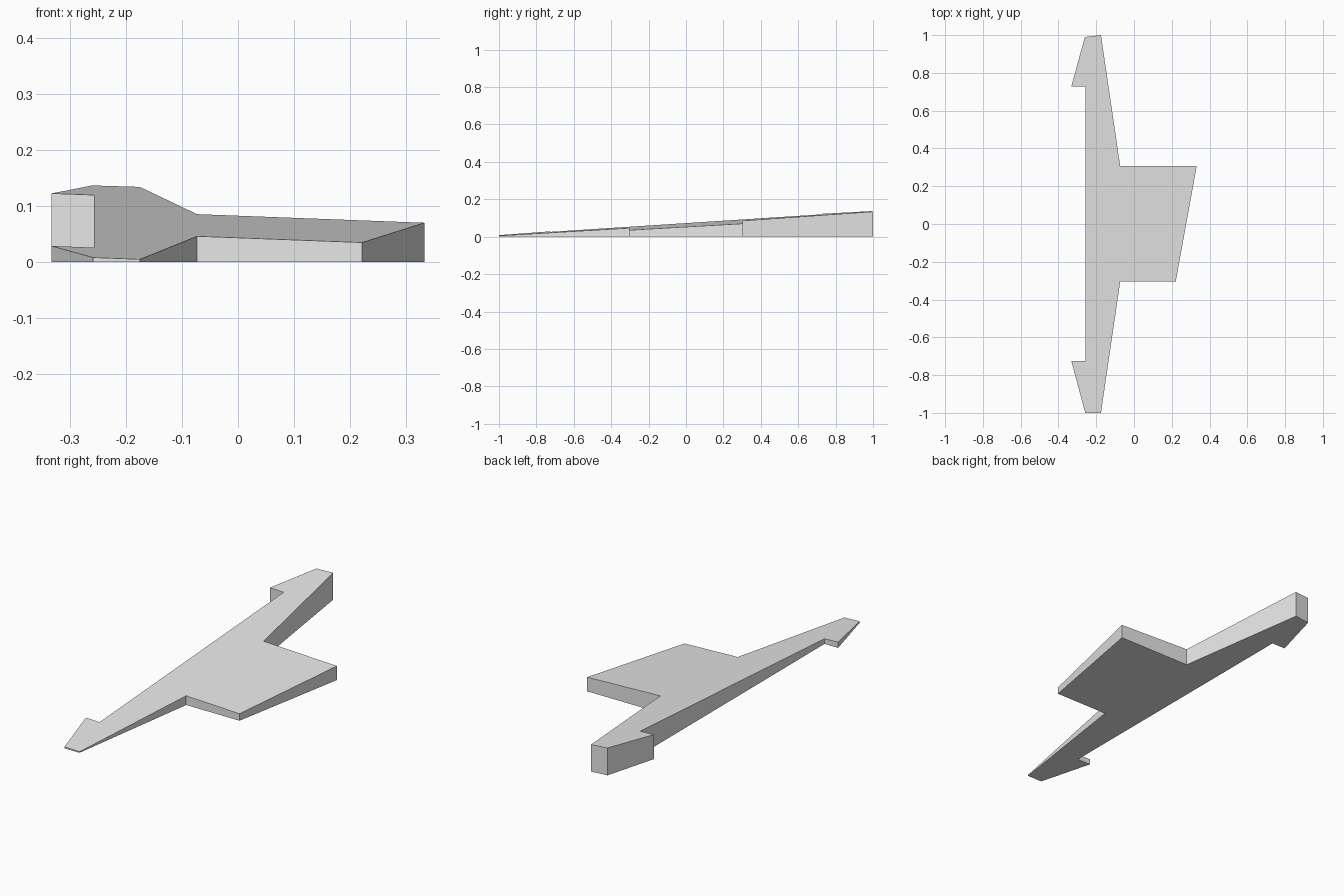
import bpy
import bmesh

if "Cube" in bpy.data.objects:
    bpy.data.objects.remove(bpy.data.objects["Cube"])

# Plain grey for the whole plate
grey = bpy.data.materials.new("light_grey")
grey.diffuse_color = (0.8, 0.8, 0.8, 1.0)
grey.use_nodes = True
grey.node_tree.nodes["Principled BSDF"].inputs["Base Color"].default_value = grey.diffuse_color

# Plan outline, counter-clockwise from the thin tip
outline = [
    (-0.258, -1.0), (-0.175, -1.0), (-0.073, -0.304), (0.221, -0.304),
    (0.332, 0.306), (-0.073, 0.306), (-0.175, 1.0), (-0.26, 0.99),
    (-0.332, 0.728), (-0.257, 0.728), (-0.257, -0.725), (-0.332, -0.725),
]


def top_height(x, y):
    """Sloping plane that forms the top of the wedge."""
    return 0.063 - 0.0378 * x + 0.0645 * y


# Wedge plate: flat base, upright walls, sloping top
bm = bmesh.new()
base = [bm.verts.new((x, y, 0)) for x, y in outline]
top = [bm.verts.new((x, y, top_height(x, y))) for x, y in outline]
bm.faces.new(base[::-1])
bm.faces.new(top)
count = len(outline)
for i in range(count):
    j = (i + 1) % count
    bm.faces.new((base[i], base[j], top[j], top[i]))
bmesh.ops.recalc_face_normals(bm, faces=bm.faces[:])

mesh = bpy.data.meshes.new("wedge_plate")
bm.to_mesh(mesh)
bm.free()
mesh.materials.append(grey)
plate = bpy.data.objects.new("wedge_plate", mesh)
bpy.context.collection.objects.link(plate)
